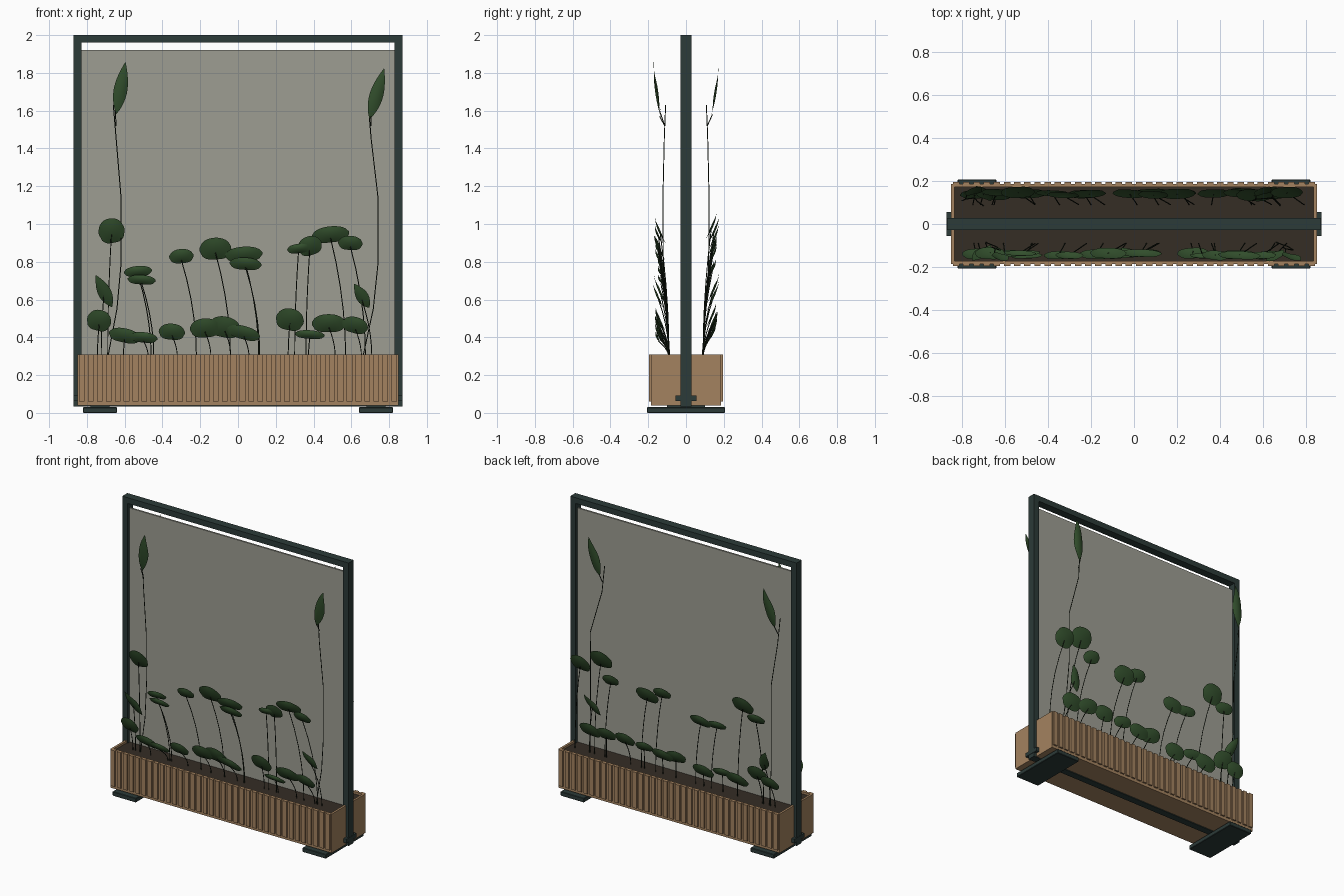
import bpy, bmesh, math, random
from math import radians, sin, cos

random.seed(4)


def mat(name, col):
    m = bpy.data.materials.new(name)
    m.diffuse_color = col
    return m


METAL = mat("dark_metal", (0.025, 0.043, 0.04, 1))
WOOD = mat("wood", (0.37, 0.225, 0.115, 1))
SOIL = mat("soil", (0.035, 0.026, 0.018, 1))
LEAF = mat("leaf", (0.035, 0.085, 0.028, 1))
STEM = mat("stem", (0.012, 0.02, 0.01, 1))
GLASS = mat("smoked_glass", (0.34, 0.34, 0.29, 0.75))


def boxes(name, spans, material, bevel=0.0):
    """One object made of boxes, each given as (x0, x1, y0, y1, z0, z1)."""
    bm = bmesh.new()
    for x0, x1, y0, y1, z0, z1 in spans:
        for v in bmesh.ops.create_cube(bm, size=1)["verts"]:
            v.co = ((x0 + x1) / 2 + v.co.x * (x1 - x0),
                    (y0 + y1) / 2 + v.co.y * (y1 - y0),
                    (z0 + z1) / 2 + v.co.z * (z1 - z0))
    me = bpy.data.meshes.new(name)
    bm.to_mesh(me)
    bm.free()
    me.materials.append(material)
    ob = bpy.data.objects.new(name, me)
    bpy.context.collection.objects.link(ob)
    if bevel:
        b = ob.modifiers.new("bevel", "BEVEL")
        b.width, b.segments = bevel, 1
    return ob


def pair(a, b):
    return sorted((a, b))


# Metal frame with posts, top rail and bottom rail
frame = [(-0.83, 0.83, -0.028, 0.028, 1.96, 2.0),
         (-0.83, 0.83, -0.025, 0.025, 0.035, 0.07)]
frame += [(*pair(s * 0.828, s * 0.87), -0.028, 0.028, 0.035, 2.0) for s in (-1, 1)]
boxes("frame", frame, METAL)

# Clamp plates and flat feet
boxes("clamp_plates", [(*pair(s * 0.845, s * 0.872), -0.055, 0.055, 0.064, 0.092)
                       for s in (-1, 1)], METAL)
boxes("feet", [(*pair(s * 0.64, s * 0.82), -0.207, 0.207, 0, 0.03)
               for s in (-1, 1)], METAL, 0.003)
boxes("foot_pads", [(*pair(s * 0.68, s * 0.78), -0.1, 0.1, 0.03, 0.041)
                    for s in (-1, 1)], METAL)

# Glass screen
boxes("glass_screen", [(-0.83, 0.83, -0.006, 0.006, 0.07, 1.92)], GLASS)

# Wooden trough: walls, floor boards and vertical slats
trough = [(*pair(s * 0.835, s * 0.85), -0.185, 0.185, 0.04, 0.31) for s in (-1, 1)]
trough += [(-0.835, 0.835, *pair(s * 0.172, s * 0.185), 0.04, 0.31) for s in (-1, 1)]
trough += [(-0.835, 0.835, *pair(s * 0.025, s * 0.172), 0.04, 0.055) for s in (-1, 1)]
boxes("trough", trough, WOOD)
N = 36
pitch = 1.7 / N
slats = []
for s in (-1, 1):
    for i in range(N):
        x = -0.85 + (i + 0.5) * pitch
        slats.append((x - 0.015, x + 0.015, *pair(s * 0.185, s * 0.196), 0.06, 0.31))
boxes("slats", slats, WOOD)
boxes("soil", [(-0.835, 0.835, -0.172, 0.172, 0.055, 0.295)], SOIL)


def add_leaf(bm, side, x, z, w, h, roll, y0=0.14, lean=0.42, pointed=False):
    """Cupped leaf; w and h are its size in the front view, leaning outwards."""
    nu, nv = 12, 6
    r = radians(roll)
    grid = []
    for i in range(nu + 1):
        u = -0.99 + 1.98 * i / nu
        row = []
        for j in range(nv + 1):
            v = -1 + 2 * j / nv
            if pointed:
                prof = cos(u * math.pi / 2) ** 0.85 * (1 - 0.2 * u)
            else:
                prof = (1 - abs(u) ** (2.2 if v > 0 else 3.5)) ** 0.55
            a, b = u * w / 2, v * prof * h / 2
            dx, dz = a * cos(r) - b * sin(r), a * sin(r) + b * cos(r)
            cup = 0.012 * (1 - v * v * prof * prof) * (1 - u * u)
            row.append(bm.verts.new((x + dx, side * (y0 + lean * dz + cup), z + dz)))
        grid.append(row)
    for i in range(nu):
        for j in range(nv):
            f = bm.faces.new((grid[i][j], grid[i + 1][j],
                              grid[i + 1][j + 1], grid[i][j + 1]))
            f.smooth = True


def plants(label, side, leaves, talls):
    bm = bmesh.new()
    cu = bpy.data.curves.new(label + "_stems", "CURVE")
    cu.dimensions, cu.bevel_depth, cu.bevel_resolution = "3D", 0.0026, 1

    def stem(pts):
        sp = cu.splines.new("POLY")
        sp.points.add(len(pts) - 1)
        for p, (px, py, pz) in zip(sp.points, pts):
            p.co = (px, side * py, pz, 1)

    # Broad leaves, each on a curved stem
    for x, z, w, h, roll in leaves:
        pointed = abs(roll) > 40
        y0 = 0.14 + random.uniform(-0.008, 0.008)
        add_leaf(bm, side, x, z, w, h, roll, y0, 0.42, pointed)
        bend = 0.08 if -0.6 < x < 0.25 or x > 0.42 else -0.02
        top = z - 0.02
        stem([(x + bend * (1 - t * t) * min(1, (z - 0.2) * 1.6),
               0.09 + (y0 - 0.09) * t * t, 0.29 + (top - 0.29) * t)
              for t in (0, 0.2, 0.4, 0.6, 0.8, 1)])
    # Tall shoots with a single pointed leaf
    for base, mid, tip, lx, lz, roll in talls:
        stem([(base, 0.085, 0.29), (mid - (mid - base) * 0.3, 0.105, 0.55), (mid, 0.12, 0.78),
              (mid, 0.122, 1.15), (tip + 0.015, 0.115, 1.45), (tip, 0.108, 1.63)])
        stem([(tip + 0.015, 0.113, 1.52), (lx - 0.03, 0.14, lz - 0.12)])
        add_leaf(bm, side, lx, lz, 0.28, 0.072, roll, 0.15, 0.15, True)
    me = bpy.data.meshes.new(label + "_leaves")
    bm.to_mesh(me)
    bm.free()
    me.materials.append(LEAF)
    bpy.context.collection.objects.link(bpy.data.objects.new(label + "_leaves", me))
    ob = bpy.data.objects.new(label + "_stems", cu)
    cu.materials.append(STEM)
    bpy.context.collection.objects.link(ob)
    bpy.ops.object.select_all(action="DESELECT")
    ob.select_set(True)
    bpy.context.view_layer.objects.active = ob
    bpy.ops.object.convert(target="MESH")


# Front planting: x, z, width, height, roll
plants("front", -1, [
    (-0.67, 0.965, 0.14, 0.13, 10), (-0.71, 0.645, 0.19, 0.07, 117),
    (-0.735, 0.49, 0.13, 0.11, -15), (-0.53, 0.75, 0.15, 0.055, 5),
    (-0.51, 0.705, 0.15, 0.05, -4), (-0.60, 0.41, 0.17, 0.075, -12),
    (-0.50, 0.40, 0.15, 0.055, -6), (-0.30, 0.83, 0.13, 0.075, 5),
    (-0.35, 0.43, 0.14, 0.085, -5), (-0.12, 0.87, 0.17, 0.115, 3),
    (-0.175, 0.45, 0.16, 0.10, 3), (-0.07, 0.455, 0.17, 0.11, -12)][:12] + [
    (0.03, 0.84, 0.20, 0.08, 4), (0.04, 0.79, 0.17, 0.065, -4),
    (0.03, 0.425, 0.18, 0.07, -15), (0.32, 0.87, 0.12, 0.05, 6),
    (0.38, 0.885, 0.13, 0.10, 20), (0.49, 0.945, 0.20, 0.085, 6)] + [
    (0.595, 0.90, 0.13, 0.075, -4), (0.275, 0.495, 0.15, 0.115, -12),
    (0.38, 0.415, 0.16, 0.045, -4), (0.48, 0.475, 0.18, 0.095, 0),
    (0.62, 0.465, 0.14, 0.085, -15), (0.655, 0.62, 0.15, 0.065, 122)],
    [(-0.69, -0.62, -0.66, -0.62, 1.72, 80), (0.66, 0.74, 0.69, 0.735, 1.69, 74)])

# Back planting
plants("back", 1, [
    (0.71, 0.93, 0.15, 0.12, 5), (0.56, 0.99, 0.17, 0.13, -5),
    (0.48, 0.87, 0.13, 0.08, -12), (0.62, 0.66, 0.17, 0.065, 60),
    (0.20, 0.84, 0.17, 0.11, 4), (0.09, 0.88, 0.14, 0.08, -8),
    (-0.21, 0.77, 0.16, 0.08, 6), (-0.33, 0.77, 0.15, 0.06, -6),
    (-0.54, 0.97, 0.16, 0.12, 8), (-0.64, 0.90, 0.14, 0.07, -6),
    (-0.70, 0.62, 0.18, 0.07, 112)] + [
    (0.64, 0.48, 0.16, 0.10, 6), (0.51, 0.49, 0.15, 0.09, -6),
    (0.37, 0.49, 0.15, 0.09, 3), (0.22, 0.48, 0.14, 0.07, -8),
    (0.08, 0.46, 0.16, 0.08, 6), (-0.02, 0.47, 0.16, 0.09, -10),
    (-0.23, 0.43, 0.16, 0.09, 5), (-0.38, 0.46, 0.16, 0.06, -5),
    (-0.49, 0.44, 0.17, 0.09, 8), (-0.64, 0.52, 0.15, 0.11, -10),
    (-0.74, 0.48, 0.14, 0.09, 8)],
    [(0.68, 0.65, 0.55, 0.60, 1.70, 78), (-0.70, -0.74, -0.80, -0.745, 1.70, 78)])
